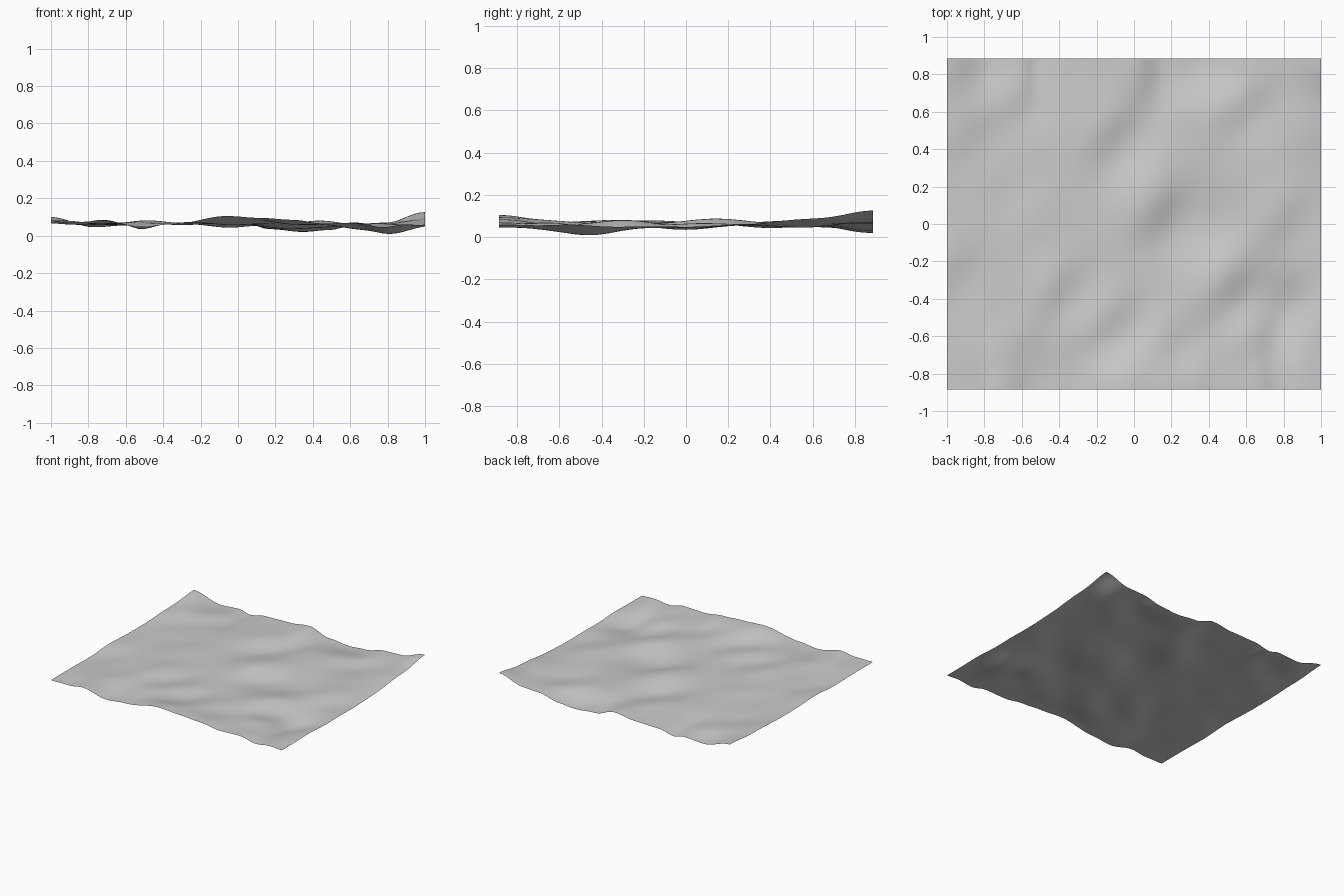
import bpy
import bmesh
import math
from mathutils import Vector

cube = bpy.data.objects.get("Cube")
if cube:
    bpy.data.objects.remove(cube, do_unlink=True)

HALF_X, HALF_Y = 1.0, 0.885
COLS, ROWS = 72, 64

# Height profiles (x, z) along the two long edges
FRONT = [(-1, .07), (-.84, .07), (-.73, .085), (-.52, .045), (-.36, .06),
         (-.06, .105), (.12, .095), (.29, .085), (.46, .065), (.64, .07),
         (.77, .045), (.9, .06), (1, .055)]
BACK = [(-1, .1), (-.77, .045), (-.6, .055), (-.52, .035), (-.38, .06),
        (-.17, .065), (0, .085), (.17, .035), (.35, .02), (.48, .03),
        (.66, .065), (.79, .07), (1, .126)]

# Places where the sheet falls away (positive) or climbs (negative) to the right
STEPS = [(-.58, .72, 1), (.1, .8, .4), (.58, .64, 1), (.15, .05, 1.1),
         (-.4, -.37, .9), (-.1, -.53, .8), (.53, -.35, 1), (.7, -.64, 1.2),
         (.17, -.68, 1), (-.1, .5, .7), (-.75, -.8, .6), (.8, 0, .7),
         (-.85, .5, .6), (-.95, -.25, .6), (-.3, -.68, .4),
         (0, .3, -.6), (.88, -.5, -1.1), (-.45, .82, -.6), (.22, .75, -.5),
         (0, -.8, -.8), (.4, -.15, -.4), (-.6, .1, -.4), (-.6, -.5, -.4)]

# Broad hollows and swells: x, y, height
SWELLS = [(.82, -.48, -.03), (.5, 0, -.015), (1, .55, .025)]


def profile(points, x):
    """Smoothly interpolated height along an edge."""
    for (x0, z0), (x1, z1) in zip(points, points[1:]):
        if x <= x1:
            t = (x - x0) / (x1 - x0)
            return z0 + (z1 - z0) * (1 - math.cos(math.pi * t)) / 2
    return points[-1][1]


def ripple(x, y):
    """Sum of short diagonal folds and broad swells."""
    total = 0
    for px, py, strength in STEPS:
        dx, dy = x - px, y - py
        u, v = .85 * dx - .53 * dy, .53 * dx + .85 * dy
        total -= .27 * strength * u * math.exp(-(u / .15) ** 2 - (v / .2) ** 2)
    for px, py, lift in SWELLS:
        total += lift * math.exp(-((x - px) ** 2 + (y - py) ** 2) / .04)
    return total


def height(x, y):
    near = math.exp(-((y + HALF_Y) / .22) ** 2)
    far = math.exp(-((y - HALF_Y) / .22) ** 2)
    middle = .063 - .007 * x + ripple(x, y)
    return max(0, near * profile(FRONT, x) + far * profile(BACK, x)
               + (1 - near - far) * middle)


# Rippled sheet
bm = bmesh.new()
bmesh.ops.create_grid(bm, x_segments=COLS, y_segments=ROWS, size=1)
for v in bm.verts:
    x, y = v.co.x * HALF_X, v.co.y * HALF_Y
    v.co = Vector((x, y, height(x, y)))
for f in bm.faces:
    f.smooth = True
mesh = bpy.data.meshes.new("rippled_sheet")
bm.to_mesh(mesh)
bm.free()
sheet = bpy.data.objects.new("rippled_sheet", mesh)
bpy.context.collection.objects.link(sheet)

# Plain grey colour
grey = bpy.data.materials.new("light_grey")
grey.use_nodes = True
grey.diffuse_color = (.6, .6, .6, 1)
shader = next(n for n in grey.node_tree.nodes if n.type == "BSDF_PRINCIPLED")
shader.inputs["Base Color"].default_value = (.6, .6, .6, 1)
mesh.materials.append(grey)
